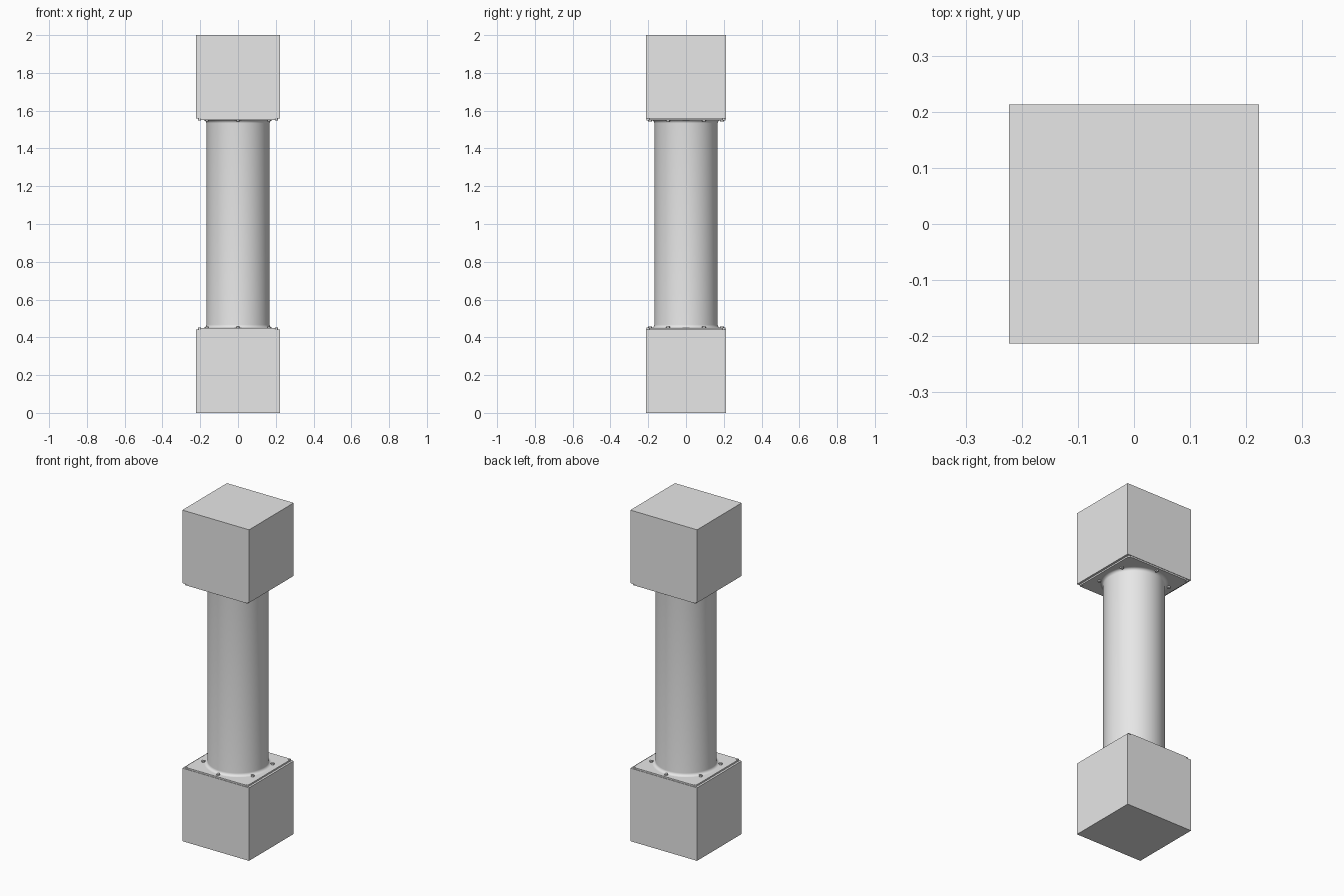
import bpy, bmesh, math
from mathutils import Matrix

if "Cube" in bpy.data.objects:
    bpy.data.objects.remove(bpy.data.objects["Cube"])

grey = bpy.data.materials.new("plain grey")
grey.diffuse_color = (0.8, 0.8, 0.8, 1)
grey.use_nodes = True
grey.node_tree.nodes["Principled BSDF"].inputs["Base Color"].default_value = grey.diffuse_color


def finish(name, bm, smooth=False):
    bmesh.ops.recalc_face_normals(bm, faces=bm.faces)
    me = bpy.data.meshes.new(name)
    bm.to_mesh(me)
    bm.free()
    me.materials.append(grey)
    ob = bpy.data.objects.new(name, me)
    bpy.context.collection.objects.link(ob)
    if smooth:
        bpy.ops.object.select_all(action='DESELECT')
        ob.select_set(True)
        bpy.context.view_layer.objects.active = ob
        bpy.ops.object.shade_smooth_by_angle(angle=math.radians(35))


def block(name, sx, sy, z0, z1, corner=0):
    bm = bmesh.new()
    bmesh.ops.create_cube(bm, size=1, matrix=Matrix.Translation((0, 0, (z0 + z1) / 2))
                          @ Matrix.Diagonal((sx, sy, z1 - z0, 1)))
    if corner:
        upright = [e for e in bm.edges if abs(e.verts[0].co.z - e.verts[1].co.z) > 1e-4]
        bmesh.ops.bevel(bm, geom=upright, offset=corner, segments=6, profile=0.5, affect='EDGES')
    finish(name, bm)


def lathe(name, profile, sides):
    bm = bmesh.new()
    rings = [[bm.verts.new((r * math.cos(2 * math.pi * i / sides),
                            r * math.sin(2 * math.pi * i / sides), z))
              for i in range(sides)] for r, z in profile]
    for a, b in zip(rings, rings[1:]):
        for i in range(sides):
            j = (i + 1) % sides
            bm.faces.new((a[i], a[j], b[j], b[i]))
    bm.faces.new(rings[0])
    bm.faces.new(rings[-1])
    finish(name, bm, True)


def bolts(name, points, radius, sides, z0, z1):
    bm = bmesh.new()
    for x, y in points:
        bmesh.ops.create_cone(bm, cap_ends=True, segments=sides, radius1=radius, radius2=radius,
                              depth=z1 - z0, matrix=Matrix.Translation((x, y, (z0 + z1) / 2)))
    finish(name, bm)


# Column with a small fillet where it meets each plate
R, F, Z = 0.167, 0.017, 0.45
foot = [(R + F * (1 - math.sin(t)), Z + F * (1 - math.cos(t)))
        for t in [i * math.pi / 12 for i in range(7)]]
lathe("column", foot + [(r, 2 - z) for r, z in reversed(foot)], 64)

ring = [(0.19 * math.cos(math.radians(30 + 60 * k)), 0.19 * math.sin(math.radians(30 + 60 * k)))
        for k in range(6)]
corners = [(sx * 0.203, sy * 0.2) for sx in (-1, 1) for sy in (-1, 1)]

# End blocks, flange plates and bolts, mirrored about mid height
for end, flip in (("lower", False), ("upper", True)):
    def span(a, b):
        return (2 - b, 2 - a) if flip else (a, b)
    block(end + "_block", 0.446, 0.426, *span(0, 0.441))
    block(end + "_flange", 0.42, 0.42, *span(0.44, 0.45), corner=0.025)
    bolts(end + "_flange_bolts", ring, 0.01, 6, *span(0.449, 0.458))
    bolts(end + "_corner_pins", corners, 0.008, 12, *span(0.44, 0.452))
